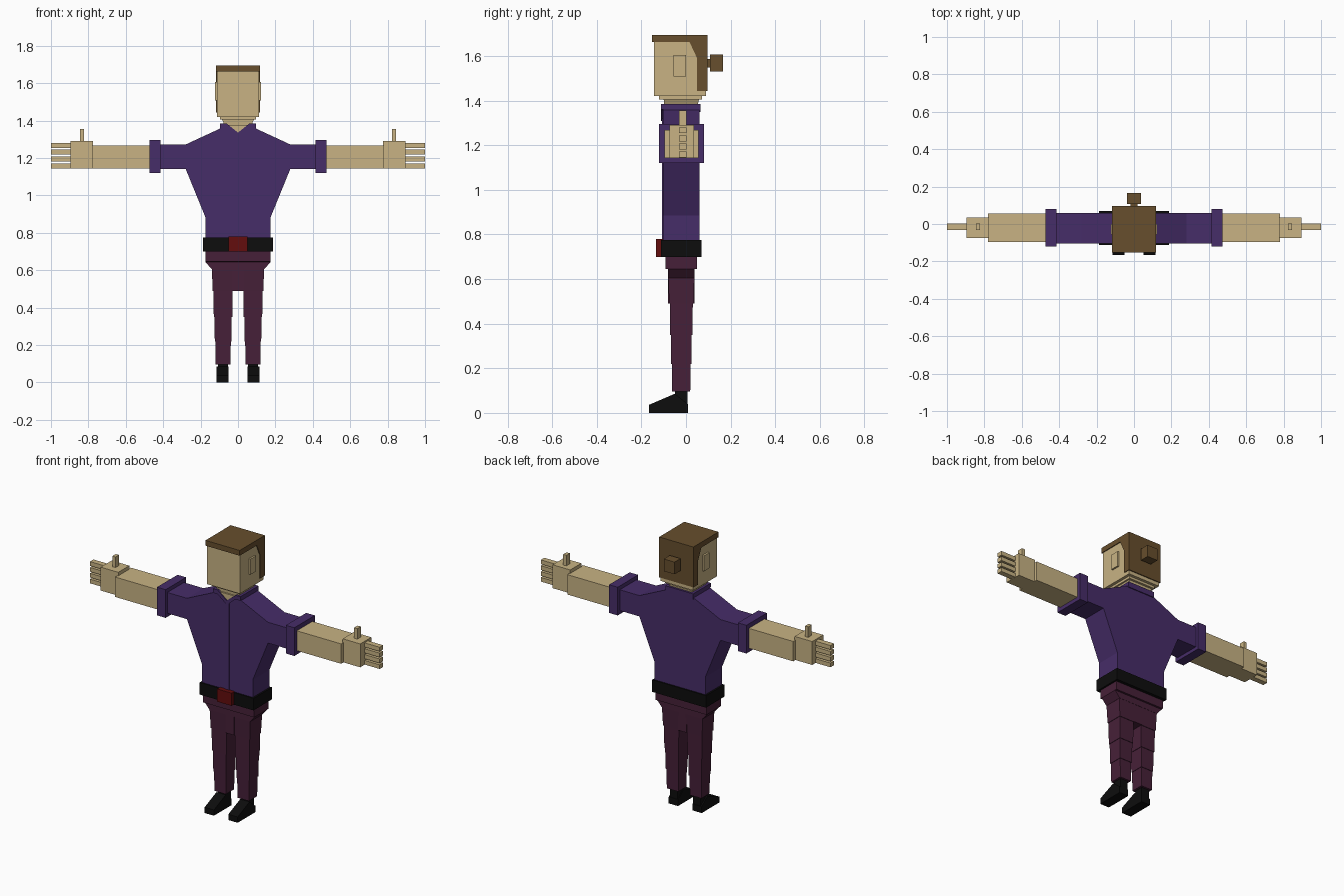
import bpy, bmesh


def material(name, rgb):
    m = bpy.data.materials.new(name)
    m.diffuse_color = (*rgb, 1)
    return m


SKIN = material("skin", (0.58, 0.45, 0.23))
HAIR = material("brown hair", (0.135, 0.077, 0.026))
SHIRT = material("purple cloth", (0.062, 0.026, 0.14))
PANTS = material("plum cloth", (0.062, 0.0145, 0.04))
BLACK = material("black leather", (0.004, 0.004, 0.004))
RED = material("red buckle", (0.125, 0.004, 0.004))


def loft(name, rings, mat):
    """Closed solid through rings with equal point counts."""
    bm = bmesh.new()
    rows = [[bm.verts.new(p) for p in ring] for ring in rings]
    n = len(rows[0])
    bm.faces.new(rows[0])
    bm.faces.new(rows[-1])
    for a, b in zip(rows, rows[1:]):
        for i in range(n):
            j = (i + 1) % n
            bm.faces.new((a[i], a[j], b[j], b[i]))
    bmesh.ops.recalc_face_normals(bm, faces=bm.faces)
    mesh = bpy.data.meshes.new(name)
    bm.to_mesh(mesh)
    bm.free()
    mesh.materials.append(mat)
    ob = bpy.data.objects.new(name, mesh)
    bpy.context.collection.objects.link(ob)
    return ob


def rect(x0, x1, y0, y1, z):
    return [(x0, y0, z), (x1, y0, z), (x1, y1, z), (x0, y1, z)]


def box(name, x0, x1, y0, y1, z0, z1, mat):
    return loft(name, [rect(x0, x1, y0, y1, z0), rect(x0, x1, y0, y1, z1)], mat)


def front_prism(name, outline, y0, y1, mat):
    return loft(name, [[(x, y, z) for x, z in outline] for y in (y0, y1)], mat)


def side_prism(name, outline, x0, x1, mat):
    return loft(name, [[(x, y, z) for y, z in outline] for x in (x0, x1)], mat)


def mirrored(ob):
    m = ob.modifiers.new("mirror", 'MIRROR')
    m.use_axis[0] = True
    return ob


# Head, jaw step, neck and ears
box("head", -0.113, 0.113, -0.143, 0.09, 1.42, 1.665, SKIN)
box("jaw", -0.095, 0.095, -0.122, 0.072, 1.405, 1.42, SKIN)
loft("neck", [rect(-0.06, 0.06, -0.095, 0.045, 1.35),
              rect(-0.085, 0.085, -0.1, 0.058, 1.405)], SKIN)
mirrored(box("ear", 0.11, 0.124, -0.055, 0.0, 1.508, 1.605, SKIN))

# Hair: top slab, back with sloped sideburn, tied bun
box("hair_top", -0.118, 0.118, -0.152, 0.096, 1.662, 1.695, HAIR)
side_prism("hair_back", [(0.016, 1.663), (0.05, 1.59), (0.05, 1.443),
                         (0.096, 1.443), (0.096, 1.663)], -0.118, 0.118, HAIR)
box("bun_tie", -0.02, 0.02, 0.09, 0.112, 1.548, 1.588, HAIR)
box("bun", -0.037, 0.037, 0.107, 0.166, 1.53, 1.606, HAIR)

# Shirt with sleeves in one silhouette
half = [(0.09, 1.36), (0.28, 1.272), (0.43, 1.272), (0.43, 1.142),
        (0.28, 1.142), (0.175, 0.885), (0.175, 0.76)]
front_prism("shirt", half + [(-x, z) for x, z in reversed(half)],
            -0.104, 0.06, SHIRT)
box("button_strip", -0.013, 0.013, -0.108, -0.1, 0.77, 1.32, SHIRT)

# Open collar with skin showing in the V
front_prism("throat", [(-0.06, 1.375), (0, 1.325), (0.06, 1.375)],
            -0.107, -0.09, SKIN)
mirrored(front_prism("collar_flap", [(0.095, 1.36), (0.095, 1.385),
                                     (0.062, 1.385), (0, 1.336), (0, 1.308),
                                     (0.06, 1.358)], -0.112, -0.095, SHIRT))
mirrored(box("collar_side", 0.078, 0.095, -0.1, 0.066, 1.358, 1.385, SHIRT))
box("collar_back", -0.095, 0.095, 0.05, 0.066, 1.35, 1.385, SHIRT)

# Arms
mirrored(box("cuff", 0.415, 0.474, -0.121, 0.081, 1.12, 1.296, SHIRT))
mirrored(box("forearm", 0.46, 0.78, -0.097, 0.057, 1.144, 1.268, SKIN))
mirrored(box("hand", 0.775, 0.896, -0.074, 0.035, 1.144, 1.29, SKIN))
mirrored(box("thumb", 0.824, 0.846, -0.031, 0.003, 1.285, 1.356, SKIN))
for i in range(4):
    z = 1.145 + i * 0.0365
    mirrored(box(f"finger_{i + 1}", 0.89, 1.0, -0.031, 0.003, z, z + 0.026, SKIN))

# Belt and buckle
box("belt", -0.186, 0.186, -0.113, 0.069, 0.7, 0.775, BLACK)
box("buckle", -0.05, 0.05, -0.134, -0.1, 0.7, 0.779, RED)

# Hips and tapered crotch block
loft("hips", [rect(-0.14, 0.14, -0.081, 0.039, 0.605),
              rect(-0.175, 0.175, -0.081, 0.039, 0.645),
              rect(-0.175, 0.175, -0.093, 0.05, 0.646),
              rect(-0.175, 0.175, -0.093, 0.05, 0.71)], PANTS)
box("crotch", -0.03, 0.03, -0.08, 0.037, 0.49, 0.61, PANTS)

# Legs: tapered segments with small ledges between them
levels = [0.61, 0.49, 0.35, 0.22, 0.097]


def leg_ring(z, shrink=0.0):
    t = (0.61 - z) / 0.513
    return rect(0.021 + 0.019 * t + shrink, 0.14 - 0.021 * t - shrink,
                -0.08 + 0.018 * t + shrink, 0.038 - 0.019 * t - shrink, z)


for i, (top, bottom) in enumerate(zip(levels, levels[1:])):
    mirrored(loft(f"leg_segment_{i + 1}",
                  [leg_ring(bottom), leg_ring(top, 0.003 if i else 0)], PANTS))

# Shoes
mirrored(box("ankle", 0.053, 0.106, -0.05, 0.006, 0.03, 0.105, BLACK))
mirrored(side_prism("shoe", [(-0.166, 0), (-0.166, 0.036), (-0.05, 0.086),
                             (0.008, 0.04), (0.008, 0)], 0.05, 0.114, BLACK))
